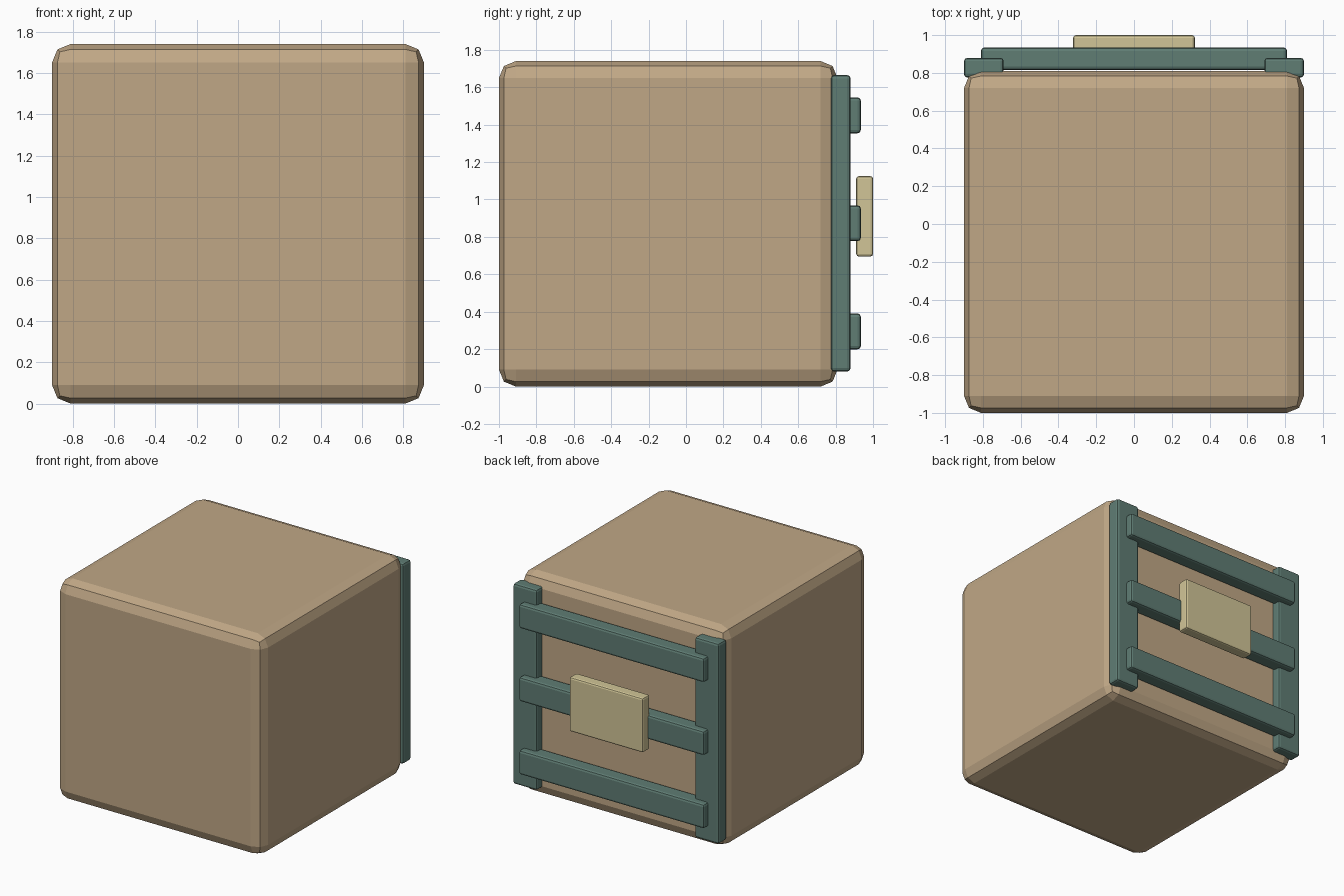
import bpy

if "Cube" in bpy.data.objects:
    bpy.data.objects.remove(bpy.data.objects["Cube"])


def material(name, rgb):
    m = bpy.data.materials.new(name)
    m.diffuse_color = (*rgb, 1)
    m.use_nodes = True
    m.node_tree.nodes["Principled BSDF"].inputs["Base Color"].default_value = m.diffuse_color
    return m


TAN = material("tan_card", (0.53, 0.39, 0.24))
TEAL = material("teal_frame", (0.115, 0.205, 0.175))
CREAM = material("cream_plate", (0.64, 0.56, 0.31))


def block(name, lo, hi, bevel, mat):
    """Bevelled block between two opposite corners."""
    bpy.ops.mesh.primitive_cube_add(size=1, location=[(a + b) / 2 for a, b in zip(lo, hi)])
    ob = bpy.context.object
    ob.name = name
    ob.scale = [b - a for a, b in zip(lo, hi)]
    bpy.ops.object.transform_apply(location=False, rotation=False, scale=True)
    mod = ob.modifiers.new("bevel", 'BEVEL')
    mod.width = bevel
    mod.segments = 2
    ob.data.materials.append(mat)
    return ob


# main body
block("crate_body", (-0.90, -1.0, 0), (0.90, 0.81, 1.74), 0.09, TAN)

# upright posts on the back
for side, x in (("left", -0.795), ("right", 0.795)):
    block(f"{side}_post", (x - 0.105, 0.775, 0.08), (x + 0.105, 0.88, 1.665), 0.018, TEAL)

# horizontal rails across the posts
for label, z in (("lower", 0.295), ("middle", 0.873), ("upper", 1.45)):
    block(f"{label}_rail", (-0.81, 0.815, z - 0.096), (0.81, 0.935, z + 0.096), 0.018, TEAL)

# plate on the middle rail
block("back_plate", (-0.322, 0.91, 0.695), (0.322, 1.0, 1.125), 0.014, CREAM)
